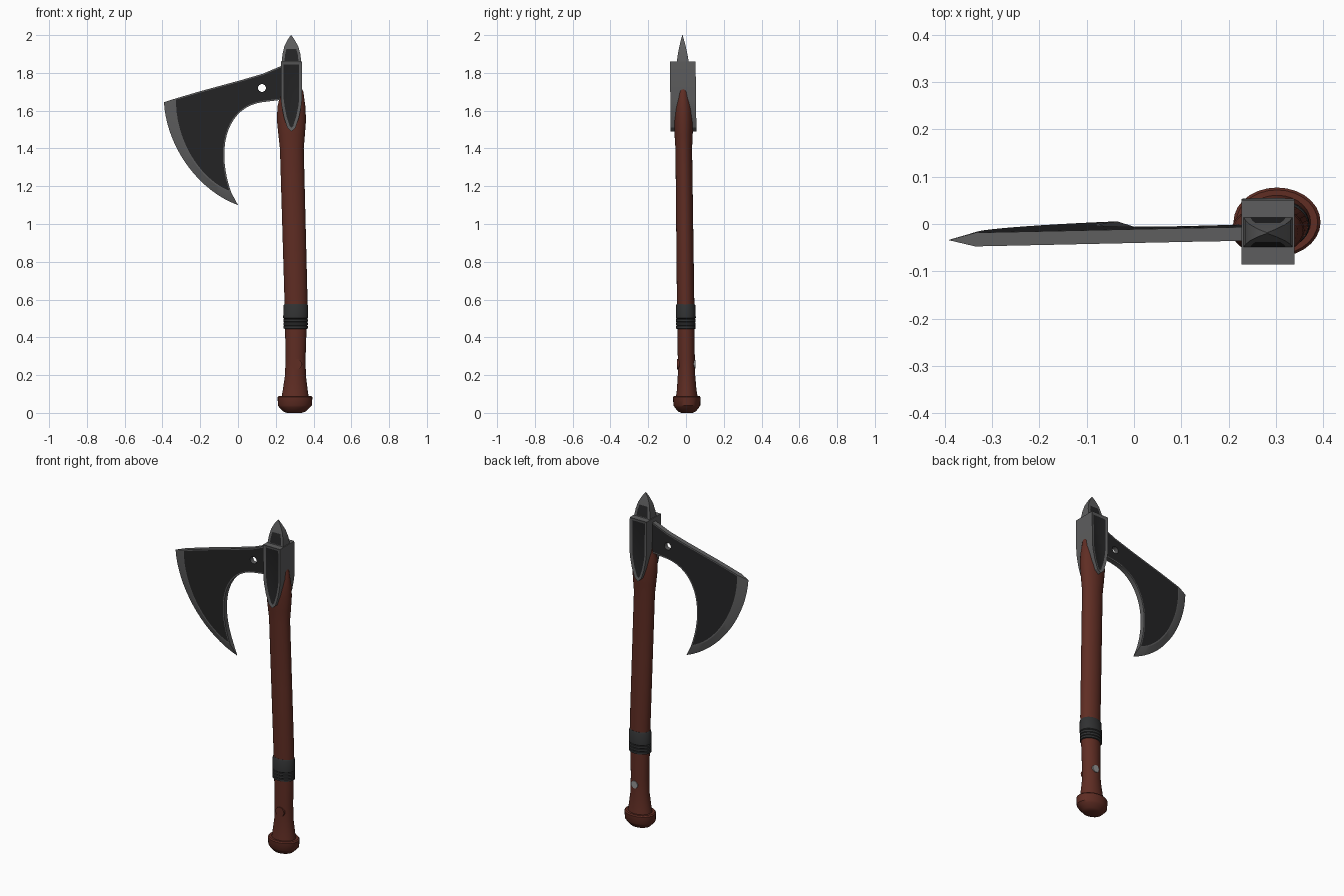
import bpy, bmesh, math
from mathutils import Vector
from mathutils.geometry import interpolate_bezier

if "Cube" in bpy.data.objects:
    bpy.data.objects.remove(bpy.data.objects["Cube"])


def material(name, rgb):
    m = bpy.data.materials.new(name)
    m.diffuse_color = (*rgb, 1)
    m.use_nodes = True
    m.node_tree.nodes["Principled BSDF"].inputs["Base Color"].default_value = m.diffuse_color
    return m


STEEL = material("worn_steel", (0.11, 0.11, 0.112))
DARK = material("blackened_steel", (0.018, 0.018, 0.019))
WOOD = material("red_wood", (0.115, 0.026, 0.017))
WRAP = material("grey_wrap", (0.03, 0.031, 0.032))
PIN = material("bright_pin", (0.3, 0.3, 0.3))


def lean(z):
    """The whole axe leans slightly to the front as it rises."""
    return 0.005 - 0.012 * z


def finish(name, bm, mats, angle=35):
    bmesh.ops.recalc_face_normals(bm, faces=bm.faces)
    me = bpy.data.meshes.new(name)
    bm.to_mesh(me)
    bm.free()
    for m in mats:
        me.materials.append(m)
    ob = bpy.data.objects.new(name, me)
    bpy.context.collection.objects.link(ob)
    bpy.ops.object.select_all(action='DESELECT')
    ob.select_set(True)
    bpy.context.view_layer.objects.active = ob
    bpy.ops.object.shade_smooth_by_angle(angle=math.radians(angle))
    return ob


def loft(rows, sides=28):
    """Rows of (z, centre x, half x, half y); four sides give rectangles."""
    bm = bmesh.new()
    k, turn = (math.sqrt(2), math.pi / 4) if sides == 4 else (1, 0)
    rings = []
    for z, cx, rx, ry in rows:
        rings.append([bm.verts.new((cx + k * rx * math.cos(turn + 2 * math.pi * i / sides),
                                    lean(z) + k * ry * math.sin(turn + 2 * math.pi * i / sides), z))
                      for i in range(sides)])
    for a, b in zip(rings, rings[1:]):
        for i in range(sides):
            j = (i + 1) % sides
            bm.faces.new((a[i], a[j], b[j], b[i]))
    bm.faces.new(rings[0][::-1])
    bm.faces.new(rings[-1])
    bmesh.ops.recalc_face_normals(bm, faces=bm.faces)
    return bm


def dark_inset(bm, faces, thickness, depth=0.0):
    """Inset each side's faces and blacken the inner panel."""
    bmesh.ops.inset_region(bm, faces=faces, thickness=thickness, depth=depth,
                           use_even_offset=True, use_boundary=True)
    for f in faces:
        f.material_index = 1


# Handle with flared foot and swollen top
finish("handle", loft([
    (0.07, .302, .074, .060), (0.12, .303, .066, .052), (0.20, .304, .055, .046),
    (0.30, .305, .053, .045), (0.60, .307, .061, .046), (1.00, .296, .062, .045),
    (1.40, .285, .063, .044), (1.47, .284, .070, .048), (1.55, .283, .077, .052),
    (1.62, .283, .074, .050), (1.70, .286, .060, .036), (1.74, .286, .040, .020)]), [WOOD])

# Domed pommel
finish("pommel", loft([
    (0.0, .298, .040, .030), (0.008, .299, .060, .048), (0.03, .300, .082, .065),
    (0.04, .301, .090, .071), (0.083, .302, .092, .073), (0.09, .302, .086, .068)]), [WOOD])

# Wrapped band with ribs at its lower end
rows = [(0.445, .305, .058, .048)]
for i in range(3):
    z = 0.447 + i * 0.018
    rows += [(z, .305, .065, .052), (z + .012, .305, .065, .052), (z + .015, .305, .060, .049)]
rows += [(0.502, .305, .066, .053), (0.57, .306, .064, .051), (0.577, .306, .060, .047)]
finish("grip_band", loft(rows), [WRAP])

# Cross pin: wooden plug in front, bright end at the back
for name, side, mat, r in (("front_plug", -1, WOOD, .028), ("back_pin", 1, PIN, .022)):
    bpy.ops.mesh.primitive_cylinder_add(vertices=20, radius=r, depth=0.035, rotation=(math.pi / 2, 0, 0),
                                        location=(.31, lean(.258) + side * .031, .258))
    ob = bpy.context.object
    ob.name = name
    ob.data.materials.append(mat)
    bpy.ops.object.shade_smooth_by_angle(angle=math.radians(35))

# Head socket with pointed tongues on both sides
half = [(.056, 1.86), (.056, 1.66), (.051, 1.62), (.040, 1.565), (.022, 1.51)]
outline = half + [(0, 1.49)] + [(-x, z) for x, z in half[::-1]]
bm = bmesh.new()
front, back = ([bm.verts.new((.283 + x, lean(z) + s * .068, z)) for x, z in outline] for s in (-1, 1))
n = len(outline)
panels = [bm.faces.new(front), bm.faces.new(back[::-1])]
for i in range(n):
    bm.faces.new((front[i], front[(i + 1) % n], back[(i + 1) % n], back[i]))
bmesh.ops.recalc_face_normals(bm, faces=bm.faces)
for f in panels:
    dark_inset(bm, [f], .015, -.005)
finish("head_socket", bm, [STEEL, DARK], 25)

# Top spike: flat leaf with dark panels front and back
bm = loft([(1.85, .283, .053, .033), (1.90, .283, .047, .025), (1.94, .282, .037, .017),
           (1.975, .281, .019, .008), (2.0, .281, .001, .001)], 4)
for s in (-1, 1):
    dark_inset(bm, [f for f in bm.faces if f.normal.y * s > .7 and f.calc_center_median().z < 1.94], .014)
finish("top_spike", bm, [STEEL, DARK], 20)


# Bearded blade: flat plate plus a bevel running to the cutting edge
def curve(points, count):
    return [(p.x, p.y) for p in interpolate_bezier(*[Vector(p) for p in points], count)]


N = 18
edge = curve([(-.392, 1.645), (-.38, 1.42), (-.22, 1.18), (0, 1.10)], N)
bevel = curve([(-.335, 1.663), (-.34, 1.44), (-.2, 1.22), (-.035, 1.165)], N)
beard = curve([(-.035, 1.165), (-.12, 1.40), (-.06, 1.62), (.13, 1.645)], 18)[1:]
top = [(.25, 1.66), (.25, 1.845), (.227, 1.836), (.13, 1.795), (.01, 1.76), (-.2, 1.703)]
plate = bevel + beard + top


def blade_y(x, z):
    return -0.0155 - 0.03 * (z - 1.7) + 0.03 * (x - .28)


bm = bmesh.new()
front, back = ([bm.verts.new((x, blade_y(x, z) + s * .0145, z)) for x, z in plate] for s in (-1, 1))
tip = [bm.verts.new((x, blade_y(x, z), z)) for x, z in edge]
panels = [bm.faces.new(front), bm.faces.new(back[::-1])]
for i in range(N - 1):
    bm.faces.new((front[i + 1], front[i], tip[i], tip[i + 1]))
    bm.faces.new((back[i], back[i + 1], tip[i + 1], tip[i]))
for i in range(N - 1, len(plate)):
    j = (i + 1) % len(plate)
    bm.faces.new((front[i], front[j], back[j], back[i]))
bm.faces.new((front[0], back[0], tip[0]))
bm.faces.new((front[N - 1], tip[-1], back[N - 1]))
bmesh.ops.recalc_face_normals(bm, faces=bm.faces)
for f in panels:
    dark_inset(bm, [f], .007)
blade = finish("blade", bm, [STEEL, DARK], 20)

# Round hole through the blade neck
bpy.ops.mesh.primitive_cylinder_add(vertices=24, radius=.021, depth=.2, rotation=(math.pi / 2, 0, 0),
                                    location=(.127, -.02, 1.72))
cutter = bpy.context.object
cutter.name = "hole_cutter"
cutter.hide_render = True
mod = blade.modifiers.new("hole", 'BOOLEAN')
mod.operation = 'DIFFERENCE'
mod.solver = 'EXACT'
mod.object = cutter
bpy.context.view_layer.objects.active = blade
bpy.ops.object.modifier_apply(modifier=mod.name)
bpy.data.objects.remove(cutter)
